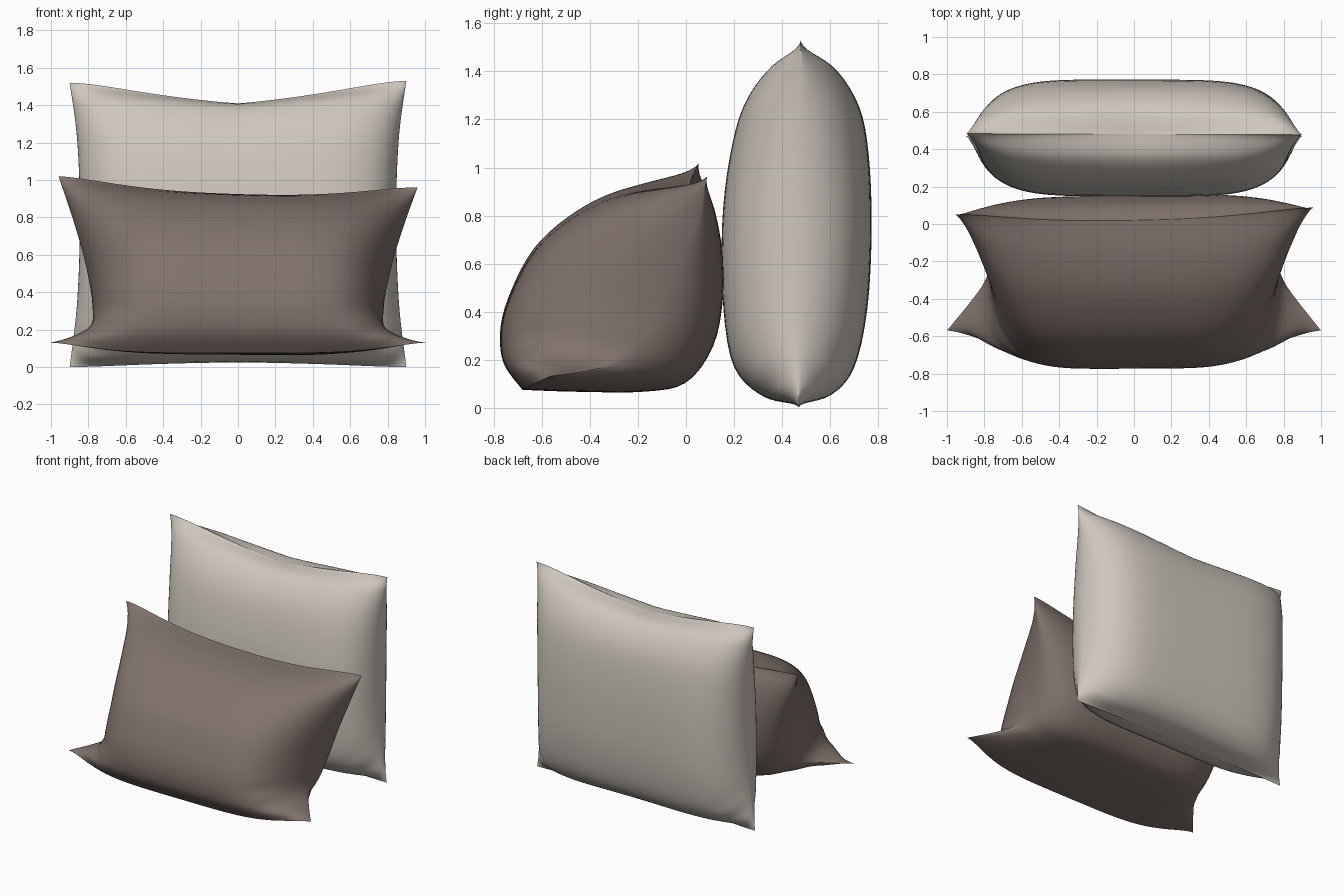
import bpy, bmesh, math
from mathutils import Vector

if "Cube" in bpy.data.objects:
    bpy.data.objects.remove(bpy.data.objects["Cube"])


def material(name, rgb):
    m = bpy.data.materials.new(name)
    m.diffuse_color = (*rgb, 1)
    m.use_nodes = True
    m.node_tree.nodes["Principled BSDF"].inputs["Base Color"].default_value = m.diffuse_color
    return m


def spline(pts, t):
    """Smooth curve through evenly spaced points, t from 0 to 1."""
    n = len(pts) - 1
    i = min(int(t * n), n - 1)
    f = t * n - i
    p = [Vector(pts[max(0, min(n, i + k))]) for k in (-1, 0, 1, 2)]
    return 0.5 * (2 * p[1] + (p[2] - p[0]) * f
                  + (2 * p[0] - 5 * p[1] + 4 * p[2] - p[3]) * f * f
                  + (3 * p[1] - p[0] - 3 * p[2] + p[3]) * f ** 3)


def pillow(name, mat, front, back, seam, top_pow, low_pow, tilt, crease, nu=56, nv=48):
    """front/back: (y, z) mid sections from top to bottom; seam: (half width, y, z) side seam.
    top_pow/low_pow: how late the top and bottom edges sweep out to the corners."""
    top = Vector(seam[0]).yz - Vector(front[0])
    low = Vector(seam[-1]).yz - Vector(front[-1])
    bm = bmesh.new()
    for prof, flip in ((front, False), (back, True)):
        rows = []
        for j in range(nv + 1):
            t = 0.5 - 0.5 * math.cos(math.pi * j / nv)
            b = abs(2 * t - 1) ** 8          # 1 on the top and bottom edges
            ft = max(0, 1 - t / 0.35) ** 1.5
            fl = max(0, 1 - (1 - t) / 0.35) ** 1.5
            s, c = spline(seam, t), spline(prof, t)
            row = []
            for i in range(nu + 1):
                u = math.sin(math.pi / 2 * (2 * i / nu - 1))
                a = min(abs(u), 1.0)
                w = (1 - a ** (5 - b)) ** (0.52 + 0.25 * b)
                # mid section, swept towards the corners, then pinched to the seam
                m = c + top * (ft * a ** top_pow) + low * (fl * a ** low_pow)
                y = s.y + (m.x - s.y) * w
                z = s.z + (m.y - s.z) * w
                # gathered folds near the bottom corners
                fold = crease * math.sin(55 * t + 9 * a) * max(0, a - 0.7) / 0.3
                fold *= max(0, 1 - abs(t - 0.82) / 0.16) * w
                y += fold * (1 if flip else -1) + tilt * 0.6 * u * (1 - t)
                z -= tilt * u * (1 - t)
                row.append(bm.verts.new((u * s.x, y, z)))
            rows.append(row)
        for r0, r1 in zip(rows, rows[1:]):
            for i in range(nu):
                q = (r0[i], r0[i + 1], r1[i + 1], r1[i])
                bm.faces.new(q if flip else q[::-1])
    # sew both sheets together along the seam
    bmesh.ops.remove_doubles(bm, verts=bm.verts, dist=0.0005)
    bmesh.ops.recalc_face_normals(bm, faces=bm.faces)
    me = bpy.data.meshes.new(name)
    bm.to_mesh(me)
    bm.free()
    me.materials.append(mat)
    ob = bpy.data.objects.new(name, me)
    bpy.context.collection.objects.link(ob)
    bpy.ops.object.select_all(action='DESELECT')
    ob.select_set(True)
    bpy.context.view_layer.objects.active = ob
    bpy.ops.object.shade_smooth_by_angle(angle=math.radians(60))
    return ob


grey = material("warm light grey", (0.62, 0.57, 0.51))
brown = material("dusty brown", (0.22, 0.17, 0.15))

# upright back pillow
pillow("back_pillow", grey,
       front=[(0.48, 1.41), (0.35, 1.385), (0.24, 1.25), (0.18, 1.03), (0.15, 0.75),
              (0.155, 0.42), (0.20, 0.17), (0.32, 0.05), (0.46, 0.025)],
       back=[(0.48, 1.41), (0.62, 1.385), (0.72, 1.25), (0.76, 1.05), (0.772, 0.75),
             (0.755, 0.42), (0.70, 0.17), (0.60, 0.055), (0.46, 0.025)],
       seam=[(0.90, 0.48, 1.525), (0.86, 0.48, 1.22), (0.845, 0.46, 0.80),
             (0.86, 0.46, 0.35), (0.90, 0.47, 0.0)],
       top_pow=1.2, low_pow=1.5, tilt=-0.005, crease=0.01)

# slumped front pillow with a flat underside and flared lower corners
pillow("front_pillow", brown,
       front=[(0.02, 0.925), (-0.16, 0.915), (-0.34, 0.87), (-0.50, 0.78), (-0.63, 0.66),
              (-0.72, 0.50), (-0.77, 0.34), (-0.76, 0.19), (-0.68, 0.075)],
       back=[(0.02, 0.925), (0.10, 0.83), (0.145, 0.66), (0.15, 0.46), (0.11, 0.26),
             (0.0, 0.11), (-0.17, 0.07), (-0.45, 0.068), (-0.68, 0.075)],
       seam=[(0.96, 0.07, 0.99), (0.89, 0.03, 0.79), (0.82, -0.07, 0.56),
             (0.78, -0.18, 0.34), (0.80, -0.31, 0.19), (1.0, -0.57, 0.13)],
       top_pow=2.2, low_pow=5, tilt=0.03, crease=0.03)
